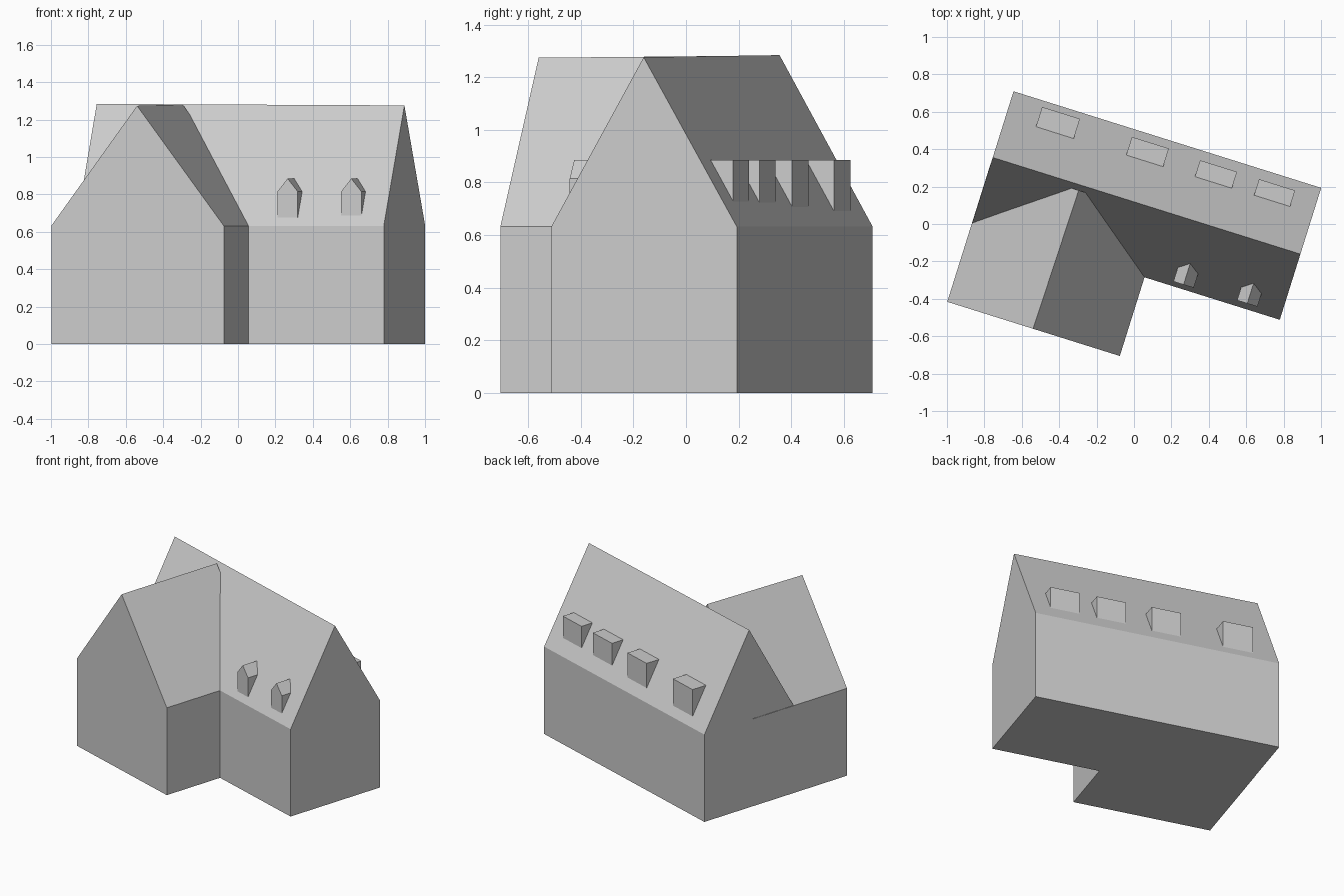
import bpy, bmesh
from math import radians
from mathutils import Matrix

if "Cube" in bpy.data.objects:
    bpy.data.objects.remove(bpy.data.objects["Cube"])

TURN = Matrix.Rotation(radians(-17.43), 4, 'Z')   # whole house is turned on its plot
EAVE = 0.632
FRONT, RIDGE, BACK = -0.255, 0.113, 0.484         # depth lines of the main block
RIDGE_Z = 1.28


def loft(name, start, end):
    """Closed solid between two matching profiles."""
    bm = bmesh.new()
    a = [bm.verts.new(p) for p in start]
    b = [bm.verts.new(p) for p in end]
    n = len(a)
    bm.faces.new(a)
    bm.faces.new(b[::-1])
    for i in range(n):
        j = (i + 1) % n
        bm.faces.new((a[i], b[i], b[j], a[j]))
    bmesh.ops.recalc_face_normals(bm, faces=bm.faces)
    bm.transform(TURN)
    mesh = bpy.data.meshes.new(name)
    bm.to_mesh(mesh)
    bm.free()
    obj = bpy.data.objects.new(name, mesh)
    bpy.context.collection.objects.link(obj)
    return obj


def front_roof_depth(z):
    return FRONT + (z - EAVE) * (RIDGE - FRONT) / (RIDGE_Z - EAVE)


def front_roof_height(t):
    return EAVE + (t - FRONT) * (RIDGE_Z - EAVE) / (RIDGE - FRONT)


def back_roof_depth(z):
    return BACK - (z - EAVE) * (BACK - RIDGE) / (RIDGE_Z - EAVE)


# Main block with its gable roof
def main_profile(s, ridge_z):
    return [(s, FRONT, 0), (s, BACK, 0), (s, BACK, EAVE),
            (s, RIDGE, ridge_z), (s, FRONT, EAVE)]


loft("main_block", main_profile(-0.827, 1.284), main_profile(0.897, 1.276))


# Front wing, running into the main roof
def wing_profile(t, ridge_s, ridge_z):
    return [(-0.828, t, 0), (0.139, t, 0), (0.139, t, EAVE),
            (ridge_s, t, ridge_z), (-0.828, t, EAVE)]


loft("front_wing", wing_profile(-0.696, -0.347, 1.274), wing_profile(0.083, -0.336, 1.281))

# Flat-topped dormers on the back slope
TOP = 0.885
for i, (left, right, out) in enumerate([(-0.656, -0.444, 0.45), (-0.15, 0.057, 0.441),
                                        (0.235, 0.442, 0.431), (0.566, 0.768, 0.429)]):
    low = EAVE + (BACK - out) * (RIDGE_Z - EAVE) / (BACK - RIDGE)
    ends = [[(s, back_roof_depth(TOP), TOP), (s, out, TOP), (s, out, low)]
            for s in (left, right)]
    loft(f"back_dormer_{i + 1}", *ends)

# Small gabled dormers on the front slope
for i, (centre, face) in enumerate([(0.35, -0.230), (0.705, -0.224)]):
    outline = [(-0.057, front_roof_height(face)), (0.057, front_roof_height(face)),
               (0.057, 0.815), (0, 0.885), (-0.057, 0.815)]
    loft(f"front_dormer_{i + 1}",
         [(centre + x, face, z) for x, z in outline],
         [(centre + x, front_roof_depth(z) + 0.003, z) for x, z in outline])
